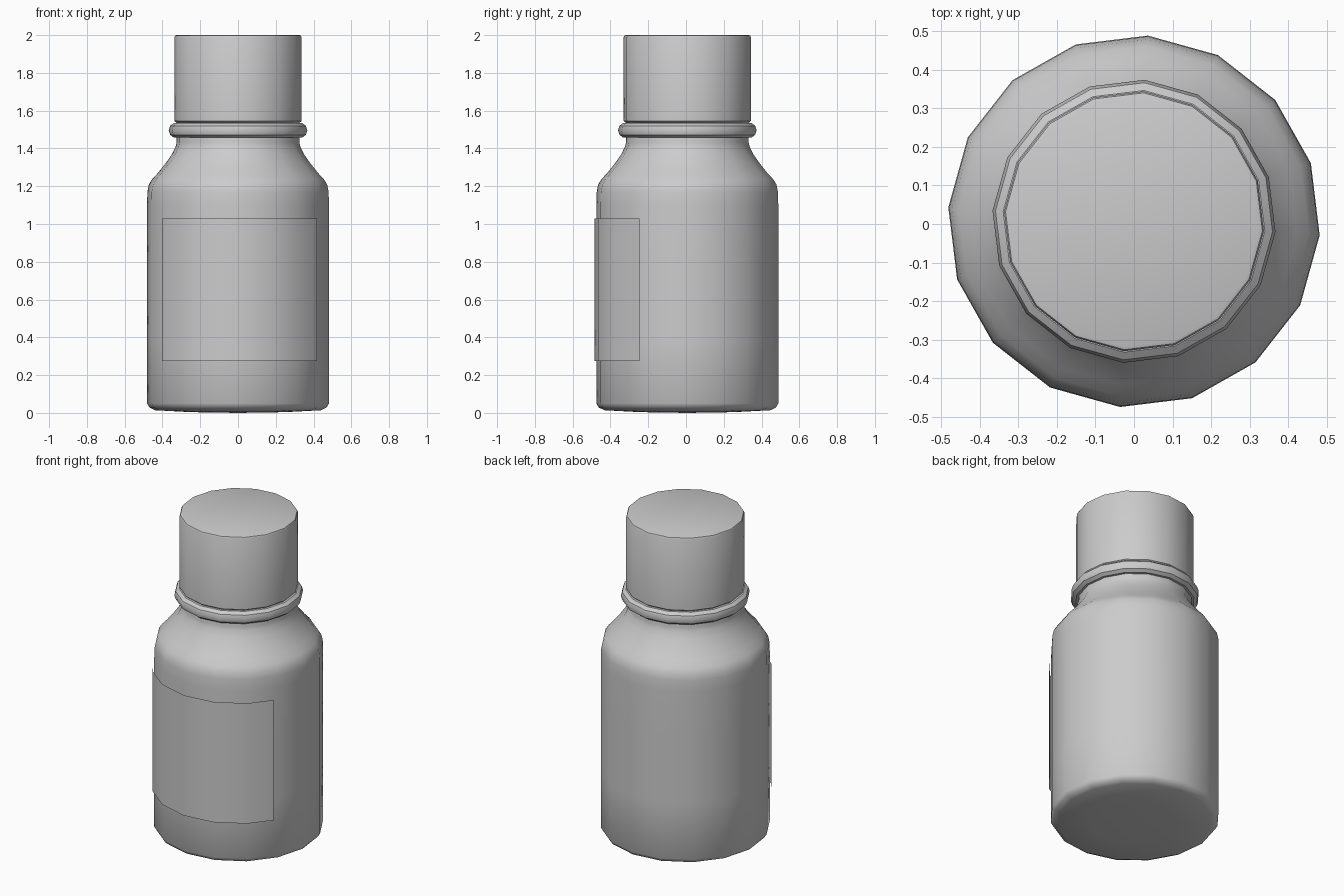
import bpy, bmesh, math

if "Cube" in bpy.data.objects:
    bpy.data.objects.remove(bpy.data.objects["Cube"])

SIDES = 16
TURN = math.radians(-4.3)
CY = 0.007  # the label pushes the bottle slightly back from centre


def finish(name, bm, angle=35):
    mesh = bpy.data.meshes.new(name)
    bm.to_mesh(mesh)
    bm.free()
    obj = bpy.data.objects.new(name, mesh)
    bpy.context.collection.objects.link(obj)
    bpy.ops.object.select_all(action='DESELECT')
    bpy.context.view_layer.objects.active = obj
    obj.select_set(True)
    bpy.ops.object.shade_smooth_by_angle(angle=math.radians(angle))
    return obj


def ring_point(r, k, z):
    a = TURN + 2 * math.pi * k / SIDES
    return (r * math.cos(a), CY + r * math.sin(a), z)


def lathe(name, profile, closed=False):
    """Revolve (radius, z) points; radius 0 makes a pole."""
    bm = bmesh.new()
    rows = []
    for r, z in profile:
        if r == 0:
            rows.append([bm.verts.new((0, CY, z))] * SIDES)
        else:
            rows.append([bm.verts.new(ring_point(r, k, z)) for k in range(SIDES)])
    pairs = list(zip(rows, rows[1:])) + ([(rows[-1], rows[0])] if closed else [])
    for lo, hi in pairs:
        for k in range(SIDES):
            n = (k + 1) % SIDES
            quad = list(dict.fromkeys((lo[k], lo[n], hi[n], hi[k])))
            bm.faces.new(quad)
    bmesh.ops.recalc_face_normals(bm, faces=bm.faces)
    return finish(name, bm)


# Bottle body with rounded shoulder and short neck
lathe("bottle_body", [
    (0, 0.0), (0.25, 0.004), (0.44, 0.014), (0.470, 0.028), (0.483, 0.05),
    (0.483, 0.4), (0.483, 0.8), (0.483, 1.10), (0.481, 1.17), (0.473, 1.21),
    (0.455, 1.238), (0.425, 1.27), (0.385, 1.32), (0.350, 1.37), (0.331, 1.41),
    (0.326, 1.43), (0.326, 1.54), (0, 1.54)])

# Rounded collar below the cap
lathe("neck_ring", [
    (0.328 + 0.040 * math.cos(t), 1.496 + 0.041 * math.sin(t))
    for t in (2 * math.pi * i / 10 for i in range(10))], closed=True)

# Screw cap with slightly softened rims
lathe("cap", [
    (0, 1.535), (0.325, 1.535), (0.338, 1.545), (0.338, 1.988),
    (0.334, 1.997), (0.326, 2.0), (0, 2.0)])

# Thin label sheet standing just off the front facets
R_LABEL = 0.494
v = {k: ring_point(R_LABEL, k, 0) for k in range(-7, 0)}


def mix(a, b, t):
    return tuple(p + (q - p) * t for p, q in zip(a, b))


path = [mix(v[-6], v[-7], 0.30)] + [v[k] for k in range(-6, -1)] + [mix(v[-2], v[-1], 0.80)]
bm = bmesh.new()
cols = [[bm.verts.new((x, y, z)) for z in (0.275, 1.03)] for x, y, _ in path]
for a, b in zip(cols, cols[1:]):
    bm.faces.new((a[0], b[0], b[1], a[1]))
finish("label", bm)
